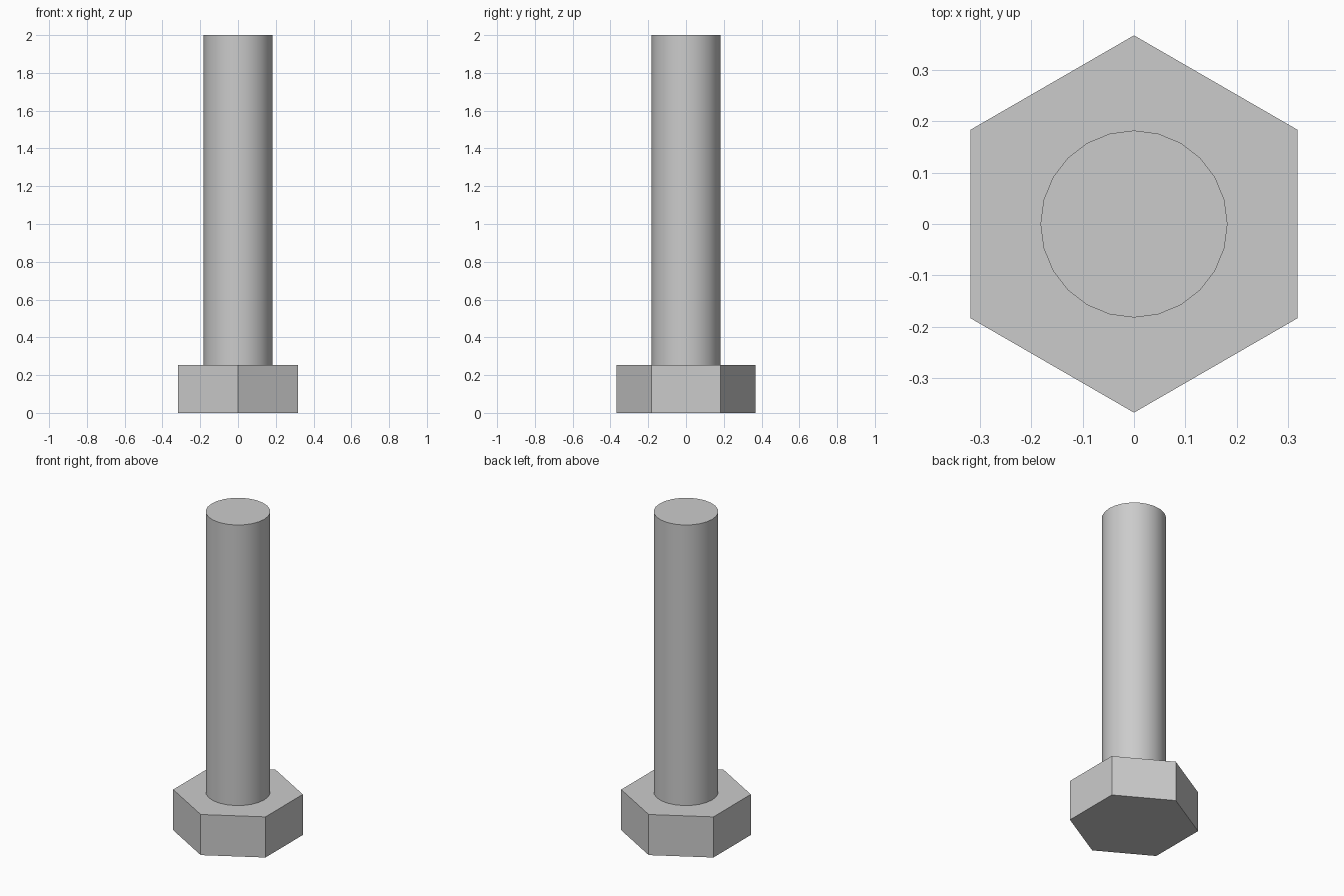
import bpy
import math

cube = bpy.data.objects.get("Cube")
if cube:
    bpy.data.objects.remove(cube, do_unlink=True)

HEAD_TOP = 0.253
TOTAL = 2.0

# Plain grey metal
metal = bpy.data.materials.new("grey_metal")
metal.use_nodes = True
colour = (0.6, 0.6, 0.6, 1.0)
metal.diffuse_color = colour
metal.node_tree.nodes["Principled BSDF"].inputs["Base Color"].default_value = colour


def prism(name, sides, radius, bottom, top):
    """Upright prism with its first corner on the +y axis."""
    bpy.ops.mesh.primitive_cylinder_add(
        vertices=sides, radius=radius, depth=top - bottom,
        location=(0, 0, (bottom + top) / 2))
    part = bpy.context.object
    part.name = part.data.name = name
    part.data.materials.append(metal)
    return part


# Hexagonal head, flat faces
prism("hex_head", 6, 0.367, 0, HEAD_TOP)

# Round shank, smooth sides with sharp end rims
prism("shank", 24, 0.182, HEAD_TOP, TOTAL)
bpy.ops.object.shade_smooth_by_angle(angle=math.radians(30))
